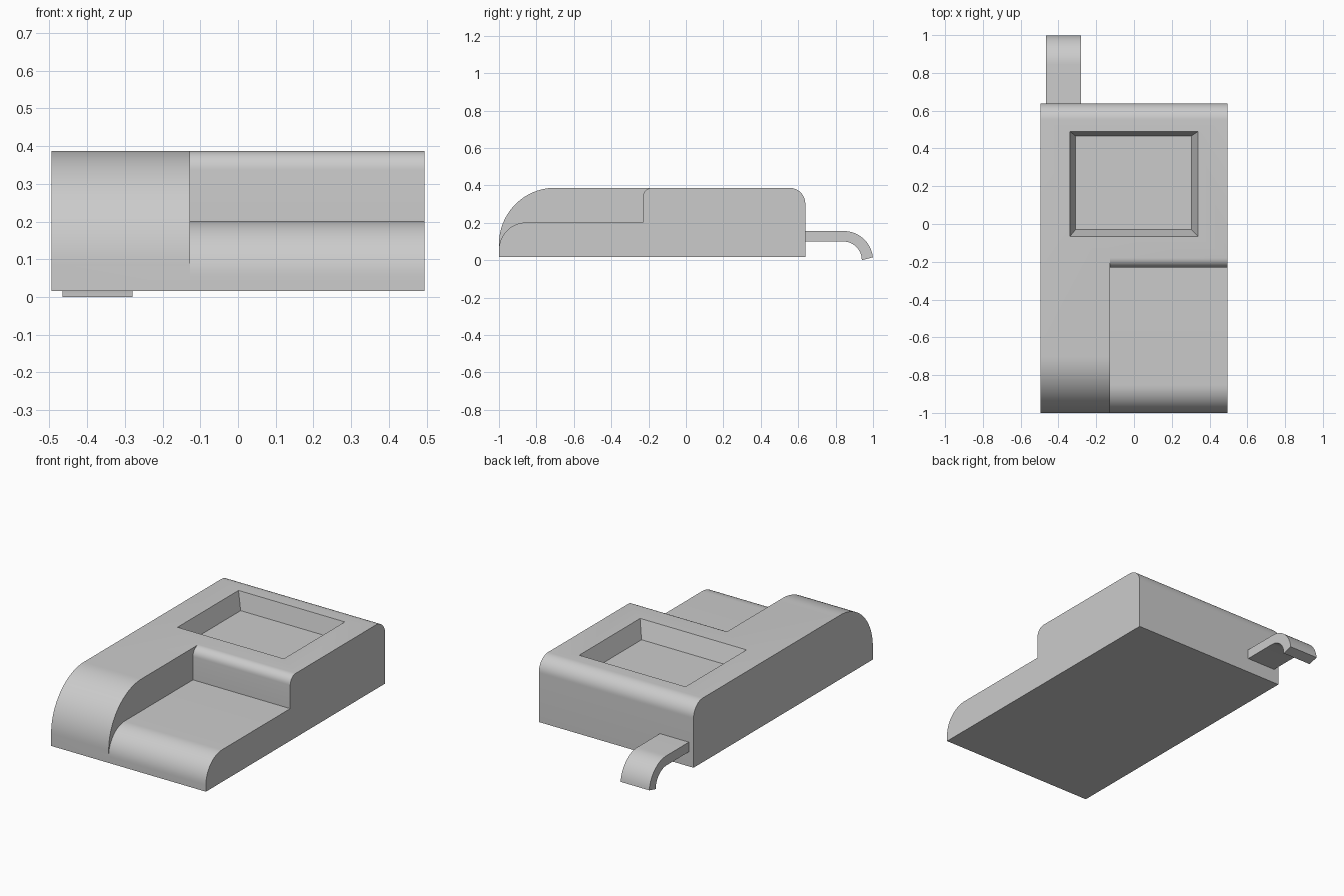
import bpy, bmesh
from math import cos, sin, radians

if "Cube" in bpy.data.objects:
    bpy.data.objects.remove(bpy.data.objects["Cube"])


def arc(cy, cz, r, a0, a1, n=16):
    """Points (y, z) on an arc, angles in degrees."""
    return [(cy + r * cos(radians(a0 + (a1 - a0) * i / n)),
             cz + r * sin(radians(a0 + (a1 - a0) * i / n))) for i in range(n + 1)]


def new_object(name, bm):
    bmesh.ops.recalc_face_normals(bm, faces=bm.faces)
    mesh = bpy.data.meshes.new(name)
    bm.to_mesh(mesh)
    bm.free()
    ob = bpy.data.objects.new(name, mesh)
    bpy.context.collection.objects.link(ob)
    return ob


def extrude_profile(name, pts, x0, x1):
    """Closed side profile in (y, z), extruded along x."""
    bm = bmesh.new()
    face = bm.faces.new([bm.verts.new((x0, y, z)) for y, z in pts])
    geo = bmesh.ops.extrude_face_region(bm, geom=[face])["geom"]
    verts = [g for g in geo if isinstance(g, bmesh.types.BMVert)]
    bmesh.ops.translate(bm, verts=verts, vec=(x1 - x0, 0, 0))
    return new_object(name, bm)


def activate(ob):
    bpy.ops.object.select_all(action='DESELECT')
    ob.select_set(True)
    bpy.context.view_layer.objects.active = ob


def cut(ob, cutter):
    cutter.hide_render = True
    mod = ob.modifiers.new("cut", 'BOOLEAN')
    mod.operation = 'DIFFERENCE'
    mod.solver = 'EXACT'
    mod.object = cutter
    activate(ob)
    bpy.ops.object.modifier_apply(modifier=mod.name)
    bpy.data.objects.remove(cutter, do_unlink=True)


TOP, BOTTOM, FLOOR = 0.387, 0.016, 0.202

# main body: large rounded front, small rounded back
body = extrude_profile("body", [(0.638, BOTTOM)]
                       + arc(0.553, TOP - 0.085, 0.085, 0, 90, 12)
                       + arc(-0.70, TOP - 0.30, 0.30, 90, 180, 24)
                       + [(-1.0, BOTTOM)], -0.495, 0.495)

# lowered deck at front right, with its own rounded front and rounded step edge
cut(body, extrude_profile("deck_cutter", [(-1.1, 0.055)]
                          + arc(-0.853, 0.055, FLOOR - 0.055, 180, 90, 16)
                          + [(-0.23, FLOOR)]
                          + arc(-0.18, TOP - 0.05, 0.05, 180, 90, 8)
                          + [(-0.18, 0.6), (-1.1, 0.6)], -0.127, 0.6))

# tapered rectangular recess in the top
bm = bmesh.new()
rings = []
for x0, x1, y0, y1, z in ((-0.31, 0.305, -0.03, 0.467, TOP - 0.10),
                          (-0.34, 0.34, -0.067, 0.49, TOP),
                          (-0.34, 0.34, -0.067, 0.49, TOP + 0.1)):
    rings.append([bm.verts.new(p) for p in
                  ((x0, y0, z), (x1, y0, z), (x1, y1, z), (x0, y1, z))])
for lo, hi in zip(rings, rings[1:]):
    for i in range(4):
        j = (i + 1) % 4
        bm.faces.new((lo[i], lo[j], hi[j], hi[i]))
bm.faces.new(rings[0][::-1])
bm.faces.new(rings[-1])
cut(body, new_object("recess_cutter", bm))

# curved hook at the back left
hook = extrude_profile("rear_hook", [(0.63, 0.156)]
                       + arc(0.843, -0.001, 0.157, 90, 6, 16)
                       + arc(0.84, 0.0, 0.10, 0, 90, 16)
                       + [(0.63, 0.10)], -0.465, -0.28)

for ob in (body, hook):
    activate(ob)
    bpy.ops.object.shade_smooth_by_angle(angle=radians(30))
